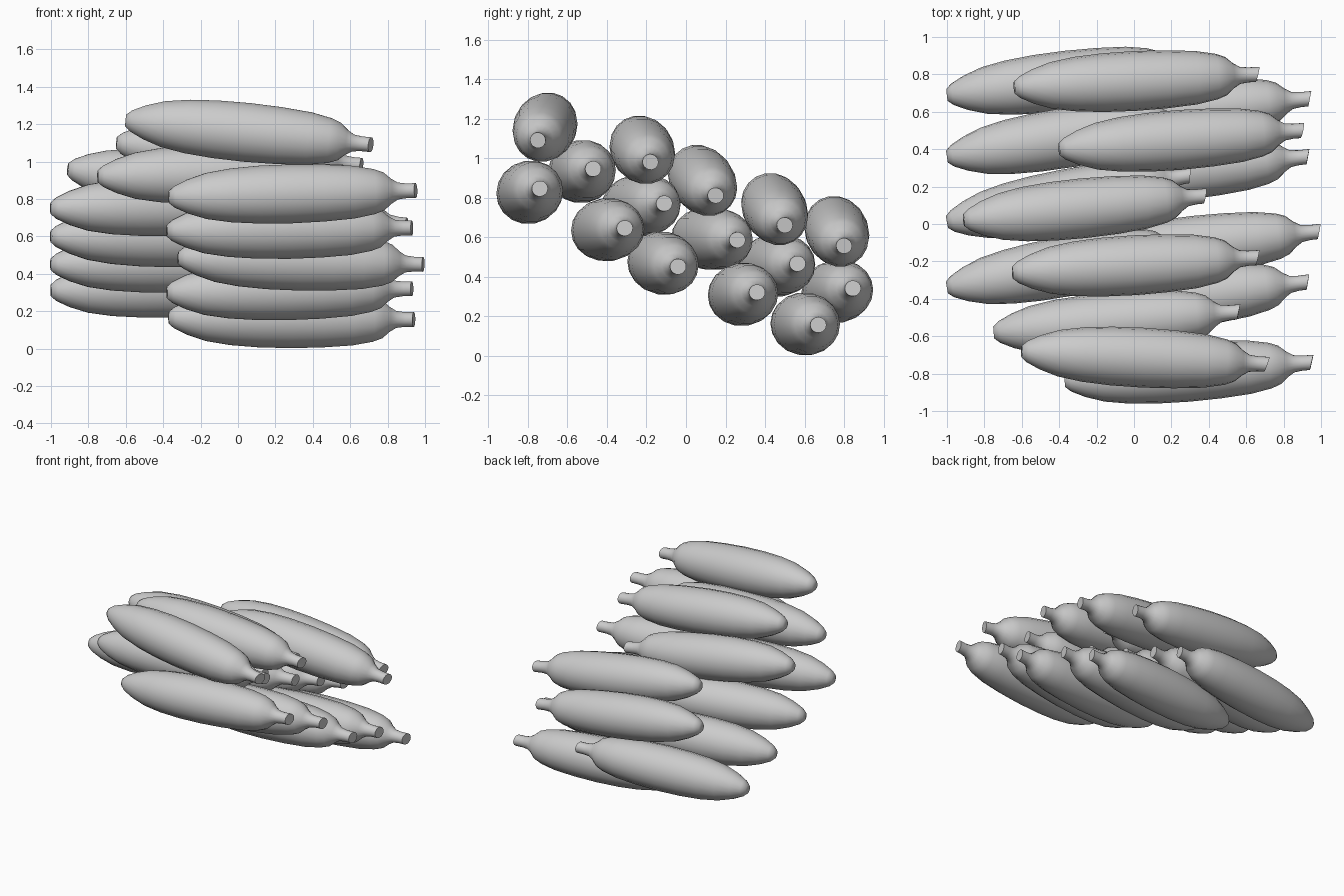
import bpy, bmesh, math
from mathutils import Vector

old = bpy.data.objects.get("Cube")
if old:
    bpy.data.objects.remove(old, do_unlink=True)

# One plain colour for the whole pile
grey = bpy.data.materials.new("plain_grey")
grey.use_nodes = True
colour = (0.6, 0.6, 0.6, 1)
grey.diffuse_color = colour
grey.node_tree.nodes["Principled BSDF"].inputs["Base Color"].default_value = colour

SIDES = 18
# Distance from the blossom tip, radius
PROFILE = [(0, .032), (.03, .058), (.1, .092), (.2, .125), (.33, .146), (.48, .157),
           (.65, .16), (.82, .155), (.98, .143), (1.09, .122), (1.14, .103),
           (1.18, .068), (1.215, .046), (1.26, .04), (1.31, .04)]
LENGTH = PROFILE[-1][0]


def lathe(name):
    """Closed marrow shape along +x with a blunt tip and a cut stalk."""
    bm = bmesh.new()
    rings = []
    for dist, radius in PROFILE:
        ring = []
        for i in range(SIDES):
            a = math.tau * i / SIDES
            # The end of the stalk is cut slightly aslant
            slant = math.cos(a) * .012 if dist == LENGTH else 0
            ring.append(bm.verts.new((dist + slant, radius * math.cos(a), radius * math.sin(a))))
        rings.append(ring)
    for a, b in zip(rings, rings[1:]):
        for i in range(SIDES):
            j = (i + 1) % SIDES
            bm.faces.new((a[i], a[j], b[j], b[i]))
    bm.faces.new(rings[0])
    bm.faces.new(rings[-1])
    bmesh.ops.recalc_face_normals(bm, faces=bm.faces)
    mesh = bpy.data.meshes.new(name)
    bm.to_mesh(mesh)
    bm.free()
    mesh.materials.append(grey)
    return mesh


# Blossom tip and stalk end of each marrow, by layer
LAYERS = {
    "bottom": [((-.37, -.84, .81), (.95, -.74, .845)),
               ((-.38, -.48, .63), (.93, -.31, .645)),
               ((-.32, -.19, .485), (.99, -.04, .45)),
               ((-.38, .22, .30), (.93, .36, .32)),
               ((-.37, .54, .165), (.94, .67, .155))],
    "middle": [((-.75, -.58, .92), (.56, -.47, .945)),
               ((-1, -.34, .75), (.3, -.11, .77)),
               ((-1, .01, .60), (.3, .26, .585)),
               ((-1, .36, .45), (.3, .565, .465)),
               ((-1, .69, .31), (.3, .845, .34))],
    "top": [((-.60, -.68, 1.22), (.71, -.75, 1.09)),
            ((-.65, -.26, 1.10), (.66, -.18, .98)),
            ((-.91, .02, .96), (.38, .15, .81)),
            ((-.40, .40, .82), (.90, .50, .66)),
            ((-.64, .73, .70), (.66, .80, .555))],
}

mesh = lathe("marrow")
pile = []
for layer, ends in LAYERS.items():
    for n, (tip, stalk) in enumerate(ends, 1):
        tip, stalk = Vector(tip), Vector(stalk)
        axis = stalk - tip
        ob = bpy.data.objects.new(f"{layer}_marrow_{n}", mesh)
        ob.location = tip
        ob.rotation_euler = axis.to_track_quat('X', 'Z').to_euler()
        ob.scale = (axis.length / LENGTH, 1, 1)
        bpy.context.collection.objects.link(ob)
        pile.append(ob)

# Smooth skin with a crisp stalk end
mesh.shade_smooth()
mesh.set_sharp_from_angle(angle=math.radians(50))
